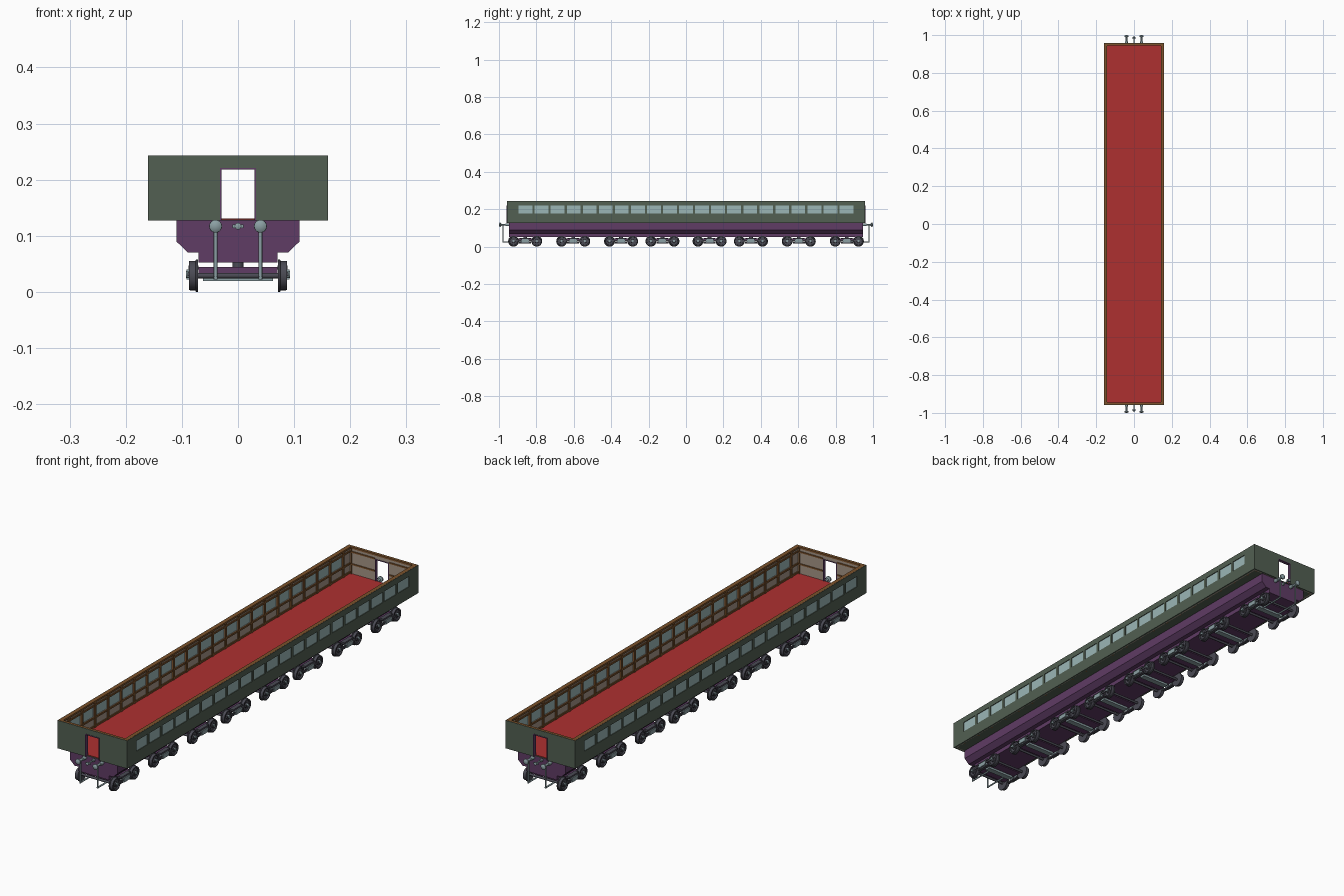
import bpy, bmesh, math
from mathutils import Vector, Matrix

if "Cube" in bpy.data.objects:
    bpy.data.objects.remove(bpy.data.objects["Cube"])

COLOURS = {"green": (.085, .115, .085), "purple": (.115, .045, .13), "red": (.42, .03, .03),
           "wood": (.2, .085, .025), "beige": (.38, .3, .24), "glass": (.33, .47, .47),
           "iron": (.07, .07, .09), "steel": (.26, .35, .37)}
MATS = {}
for key, c in COLOURS.items():
    MATS[key] = bpy.data.materials.new(key)
    MATS[key].diffuse_color = (*c, 1)


def finish(name, bm, mat, smooth=False):
    bmesh.ops.recalc_face_normals(bm, faces=bm.faces)
    me = bpy.data.meshes.new(name)
    bm.to_mesh(me)
    bm.free()
    me.materials.append(MATS[mat])
    ob = bpy.data.objects.new(name, me)
    bpy.context.collection.objects.link(ob)
    if smooth:
        bpy.ops.object.select_all(action='DESELECT')
        ob.select_set(True)
        bpy.context.view_layer.objects.active = ob
        bpy.ops.object.shade_smooth_by_angle(angle=math.radians(35))
    return ob


def add_box(bm, x0, x1, y0, y1, z0, z1):
    m = Matrix.Translation(((x0 + x1) / 2, (y0 + y1) / 2, (z0 + z1) / 2))
    m = m @ Matrix.Diagonal((abs(x1 - x0), abs(y1 - y0), abs(z1 - z0), 1))
    bmesh.ops.create_cube(bm, size=1, matrix=m)


def boxes(name, mat, items, mirror_x=False, mirror_y=False):
    bm = bmesh.new()
    for x0, x1, y0, y1, z0, z1 in items:
        for sx in ((1, -1) if mirror_x else (1,)):
            for sy in ((1, -1) if mirror_y else (1,)):
                add_box(bm, sx * x0, sx * x1, sy * y0, sy * y1, z0, z1)
    return finish(name, bm, mat)


def add_rod(bm, a, b, r, seg=12):
    a, b = Vector(a), Vector(b)
    rot = (b - a).to_track_quat('Z', 'Y').to_matrix().to_4x4()
    bmesh.ops.create_cone(bm, cap_ends=True, segments=seg, radius1=r, radius2=r,
                          depth=(b - a).length, matrix=Matrix.Translation((a + b) / 2) @ rot)


def add_lathe(bm, profile, centre, axis, seg=24):
    """Spin (distance along axis, radius) points around an axis through centre."""
    axis, centre = Vector(axis), Vector(centre)
    vs = [bm.verts.new(centre + axis * d + Vector((0, 0, r))) for d, r in profile]
    es = [bm.edges.new(p) for p in zip(vs, vs[1:])]
    bmesh.ops.spin(bm, geom=vs + es, cent=centre, axis=axis, angle=math.tau, steps=seg)
    bmesh.ops.remove_doubles(bm, verts=bm.verts, dist=1e-5)


# Body shell sizes
X, Y, Z0, Z1 = .16, .957, .127, .243
SILL, HEAD, PITCH, COUNT, GAP = .176, .219, .0858, 21, .006
EDGE = PITCH * COUNT / 2
DOOR, DOOR_TOP = .032, .221
posts = [-EDGE + i * PITCH for i in range(COUNT + 1)]


def side_wall(x0, x1, ye):
    out = [(x0, x1, -ye, ye, Z0, SILL), (x0, x1, -ye, ye, HEAD, Z1)]
    out += [(x0, x1, p - GAP, p + GAP, SILL, HEAD) for p in posts[1:-1]]
    out += [(x0, x1, -ye, -EDGE + GAP, SILL, HEAD), (x0, x1, EDGE - GAP, ye, SILL, HEAD)]
    return out


# Outer green walls and inner beige lining
boxes("side_walls", "green", side_wall(.154, X, Y), mirror_x=True)
boxes("side_lining", "beige", side_wall(.149, .154, Y - .006), mirror_x=True)
for name, mat, y0, y1, xe in (("end_walls", "green", .951, Y, .154),
                              ("end_lining", "beige", .947, .951, .149)):
    boxes(name, mat, [(DOOR, xe, y0, y1, Z0, Z1)], True, True)
    boxes(name + "_lintel", mat, [(-DOOR, DOOR, y0, y1, DOOR_TOP, Z1)], mirror_y=True)

# Window panes
boxes("window_glass", "glass", [(.151, .157, a + GAP, b - GAP, SILL, HEAD)
                                for a, b in zip(posts, posts[1:])], mirror_x=True)

# Wooden framing inside: posts, rails and the rim on top
wood = [(.144, .149, p - .005, p + .005, Z0, Z1 - .007) for p in posts]
wood += [(.145, .149, -.947, .947, z, z + .007) for z in (.132, SILL - .008, HEAD)]
wood += [(.142, .158, -.955, .955, Z1 - .007, Z1 + .0005)]
boxes("side_framing", "wood", wood, mirror_x=True)
boxes("end_framing", "wood", [(DOOR + .002, .144, .944, .947, z, z + .006) for z in (SILL - .008, HEAD)]
      + [(.138, .144, .943, .947, Z0, Z1 - .007), (0, .142, .944, .955, Z1 - .007, Z1 + .0005)], True, True)

# Door frames
boxes("door_jambs", "purple", [(DOOR - .003, DOOR, .945, .959, Z0, DOOR_TOP)], True, True)
boxes("door_heads", "purple", [(-DOOR, DOOR, .945, .959, DOOR_TOP - .003, DOOR_TOP)], mirror_y=True)

# Floor
boxes("floor_base", "green", [(-.154, .154, -.951, .951, Z0, Z0 + .002)])
boxes("carpet", "red", [(-.149, .149, -.947, .947, Z0 + .002, Z0 + .004)])

# Underframe extruded from its cross-section
half = [(.11, .127), (.11, .09), (.089, .07), (.07, .07), (.07, .052)]
section = half + [(-x, z) for x, z in reversed(half)]
bm = bmesh.new()
face = bm.faces.new([bm.verts.new((x, -.947, z)) for x, z in section])
ext = bmesh.ops.extrude_face_region(bm, geom=[face])
bmesh.ops.translate(bm, vec=(0, 1.894, 0), verts=[v for v in ext["geom"] if isinstance(v, bmesh.types.BMVert)])
bm.normal_update()
finish("underframe", bm, "purple")

# One bogie, centred on y = 0
AX, R = .062, .029
parts = [boxes("bogie_frame", "purple", [(-.07, .07, -.05, .05, .028, .044)])]
bm = bmesh.new()
add_rod(bm, (0, 0, .043), (0, 0, .053), .01, 16)
parts.append(finish("bogie_pivot", bm, "iron", True))
parts.append(boxes("bogie_crossbar", "steel", [(-.062, .062, -.012, .012, .0195, .029)]))

wheel = [(.071, 0), (.071, R), (.075, R), (.076, .0265), (.087, .026), (.087, .021),
         (.082, .020), (.082, .010), (.087, .009), (.087, 0)]
bm, bh = bmesh.new(), bmesh.new()
for y in (-AX, AX):
    for s in (-1, 1):
        add_lathe(bm, wheel, (0, y, R), (s, 0, 0))
        add_rod(bh, (s * .086, y, R + .002), (s * .093, y, R + .002), .006)
    add_rod(bm, (-.072, y, R), (.072, y, R), .005)
parts.append(finish("wheelsets", bm, "iron", True))
parts.append(finish("axle_caps", bh, "steel", True))

# Bogie side frames with stepped ends, and spring packs
parts.append(boxes("bogie_side_frame", "iron", [(.07, .088, -.03, .03, .04, .047),
                   (.087, .090, -.075, .075, .028, .035), (.072, .084, -.032, .032, .018, .024)], mirror_x=True))
bm = bmesh.new()
for s in (-1, 1):
    for y in (-.012, .012):
        add_rod(bm, (s * .08, y, .022), (s * .08, y, .042), .008, 12)
    add_box(bm, s * .086, s * .092, -.02, .02, .022, .040)
parts.append(finish("spring_packs", bm, "steel", True))

# Eight bogies share the same meshes
places = [s * y for y in (.126, .347, .603, .86) for s in (-1, 1)]
for i, y in enumerate(places):
    for p in parts:
        ob = p if i == 0 else p.copy()
        ob.location.y = y
        if i:
            bpy.context.collection.objects.link(ob)

# Buffers, hanging pipes and centre couplings at both ends
BZ = .117
buffer = [(.945, 0), (.945, .008), (.965, .007), (.966, .0045), (.988, .0045),
          (.991, .0115), (.996, .0112), (.999, .007), (1, 0)]
hook = [(.945, 0), (.945, .006), (.955, .006), (.956, .003), (.983, .003), (.986, .006), (.991, .006), (.994, 0)]
bb, bp, bc = bmesh.new(), bmesh.new(), bmesh.new()
for e in (-1, 1):
    for x in (-.04, .04):
        add_lathe(bb, buffer, (x, 0, BZ), (0, e, 0), 20)
        add_rod(bp, (x, e * .978, BZ), (x, e * .978, .022), .0033)
        add_rod(bp, (x, e * .981, .025), (x, e * .865, .025), .0033)
    add_lathe(bc, hook, (0, 0, BZ), (0, e, 0), 16)
    add_box(bc, -.01, .01, e * .982, e * .988, BZ - .003, BZ + .003)
finish("buffers", bb, "steel", True)
finish("hanging_pipes", bp, "steel", True)
finish("couplings", bc, "steel", True)

for m in bpy.data.materials:
    if m.users and not m.is_grease_pencil:
        m.use_nodes = True
        m.node_tree.nodes["Principled BSDF"].inputs["Base Color"].default_value = m.diffuse_color
